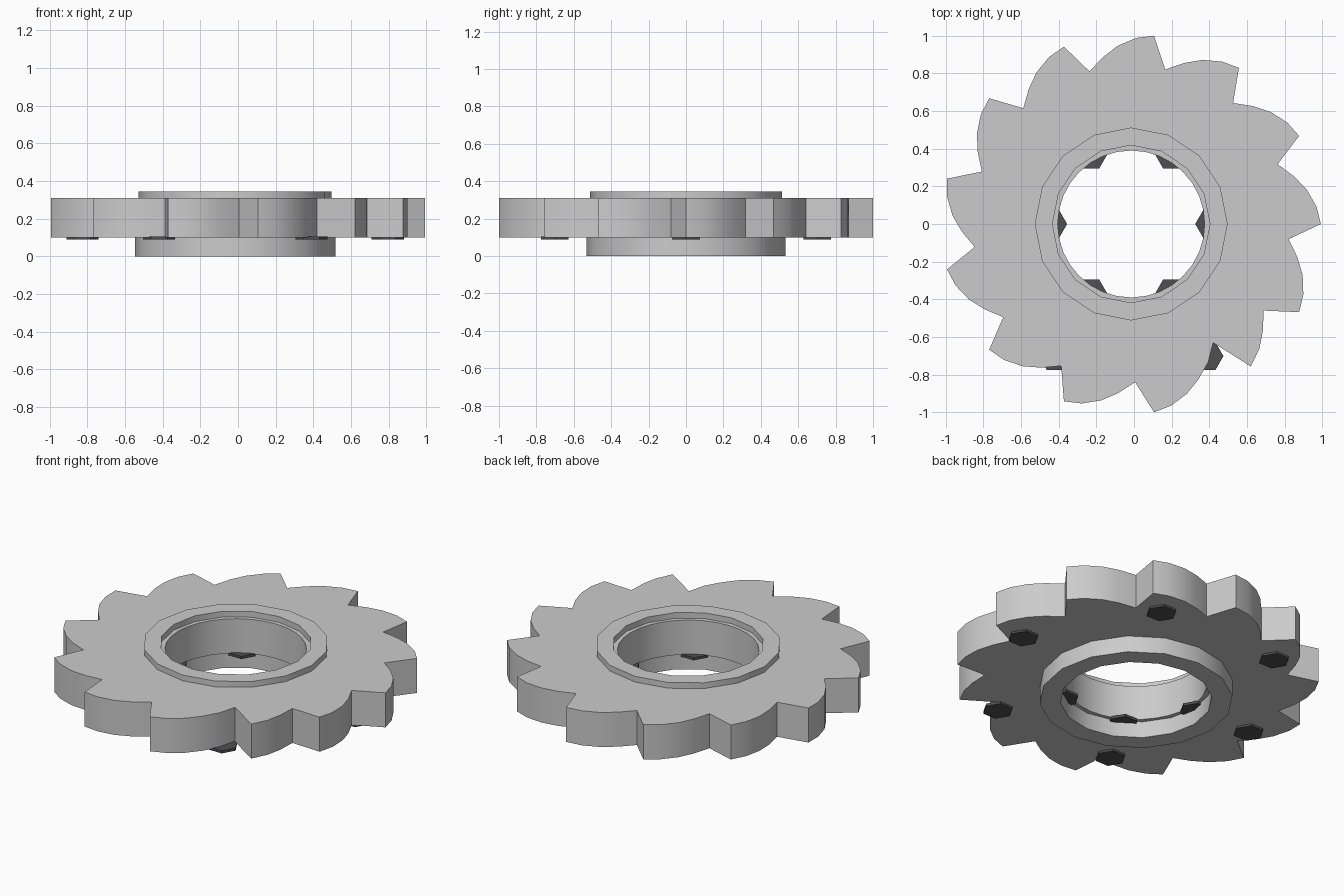
import bpy, bmesh
from math import sin, cos, pi, radians

if "Cube" in bpy.data.objects:
    bpy.data.objects.remove(bpy.data.objects["Cube"])

CX = -0.015          # wheel axis
TEETH = 13
STEP = 360 / TEETH


def polar(r, deg):
    return (CX + r * cos(radians(deg)), r * sin(radians(deg)))


def circle(r, n, cx=CX, cy=0.0):
    return [(cx + r * cos(2 * pi * i / n), cy + r * sin(2 * pi * i / n)) for i in range(n)]


def solid(name, loops, z0, z1, smooth=True):
    """Extrude a flat outline (with optional hole loops) from z0 to z1."""
    bm = bmesh.new()
    for pts in loops:
        vs = [bm.verts.new((x, y, z0)) for x, y in pts]
        for a, b in zip(vs, vs[1:] + vs[:1]):
            bm.edges.new((a, b))
    bmesh.ops.triangle_fill(bm, edges=bm.edges[:], use_beauty=True)
    ext = bmesh.ops.extrude_face_region(bm, geom=bm.faces[:], use_keep_orig=True)
    for v in ext["geom"]:
        if isinstance(v, bmesh.types.BMVert):
            v.co.z = z1
    bmesh.ops.recalc_face_normals(bm, faces=bm.faces[:])
    me = bpy.data.meshes.new(name)
    bm.to_mesh(me)
    bm.free()
    ob = bpy.data.objects.new(name, me)
    bpy.context.collection.objects.link(ob)
    if smooth:
        bpy.ops.object.select_all(action='DESELECT')
        ob.select_set(True)
        bpy.context.view_layer.objects.active = ob
        bpy.ops.object.shade_smooth_by_angle(angle=radians(32))
    return ob


# Toothed disc: each tooth rises along a curve to its tip, then drops to the root
tooth = [(22.2, 0.84), (16.4, 0.90), (11.1, 0.95), (5.4, 0.988), (0.0, 1.007)]
outline = []
for k in range(TEETH):
    tip = -k * STEP
    for off, r in tooth:
        if k == 2 and off == 0.0:
            outline.append((0.42, -0.63))     # chipped tooth
        else:
            outline.append(polar(r, tip + off))
solid("toothed_disc", [outline, circle(0.39, 32)], 0.10, 0.31)

# Raised collars above and below the disc
solid("upper_collar", [circle(0.512, 16), circle(0.418, 16)], 0.31, 0.345)
solid("lower_collar", [circle(0.533, 16), circle(0.418, 16)], 0.0, 0.10)

# Dark hexagonal bolt heads on the underside, in two circles of six
dark = bpy.data.materials.new("dark_metal")
dark.diffuse_color = (0.08, 0.08, 0.085, 1)
dark.use_nodes = True
dark.node_tree.nodes["Principled BSDF"].inputs["Base Color"].default_value = dark.diffuse_color
for label, r in (("inner", 0.425), ("outer", 0.81)):
    for i in range(6):
        x, y = polar(r, 60 * i)
        bolt = solid(f"{label}_bolt_{i + 1}", [circle(0.085, 6, x, y)], 0.088, 0.104, smooth=False)
        bolt.data.materials.append(dark)
